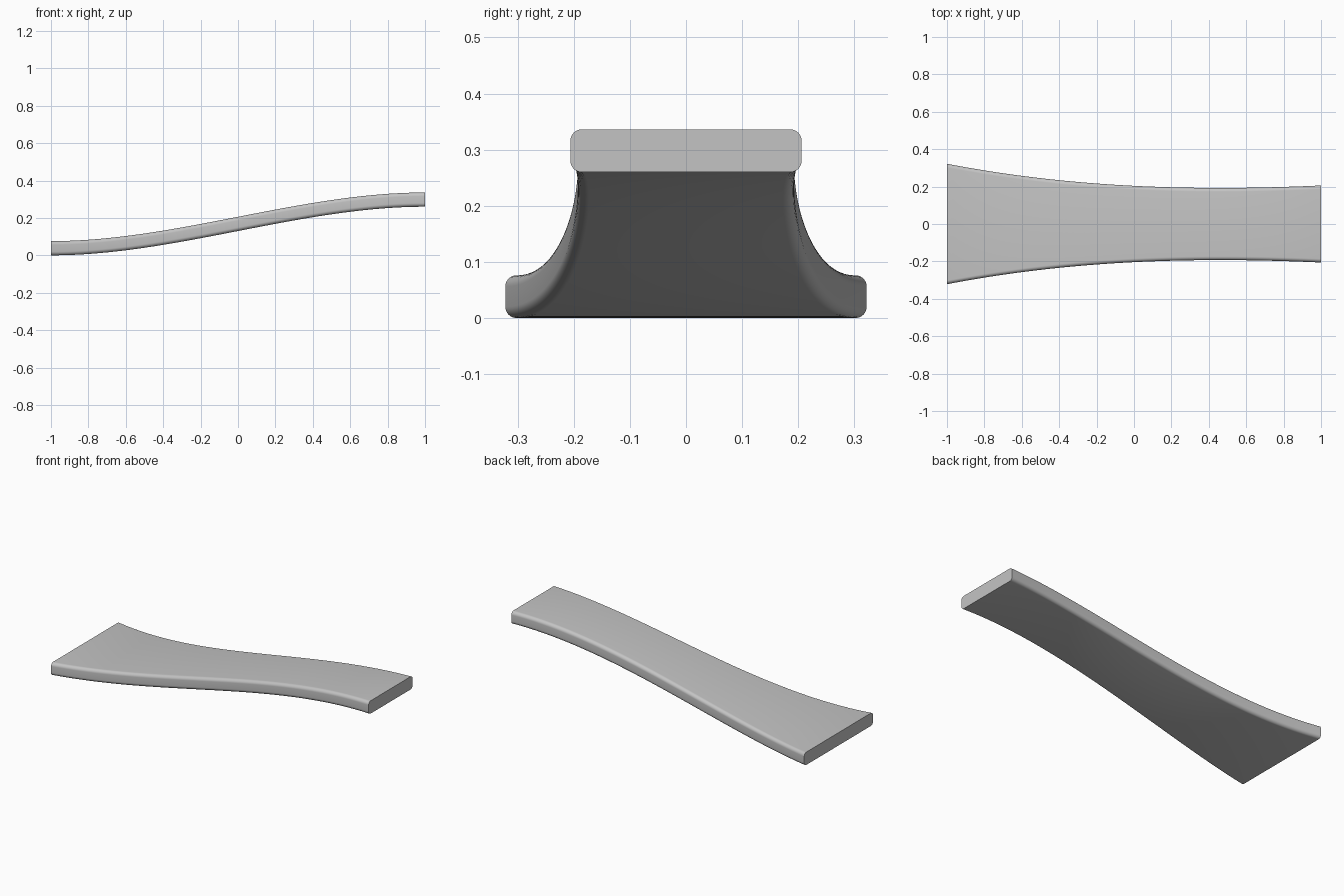
import bpy, bmesh, math

cube = bpy.data.objects.get("Cube")
if cube:
    bpy.data.objects.remove(cube, do_unlink=True)

# Material
grey = bpy.data.materials.new("plain_grey")
grey.use_nodes = True
grey.diffuse_color = (0.55, 0.55, 0.55, 1)
grey.node_tree.nodes["Principled BSDF"].inputs["Base Color"].default_value = grey.diffuse_color

STATIONS, CORNER_STEPS = 64, 8
THICKNESS, RISE, RADIUS = 0.076, 0.26, 0.02


def half_width(t):
    """Flared waist: a cubic curve from the wide low end to the narrow high end."""
    a, b, c, d = 0.322, 0.193, 0.175, 0.206
    s = 1 - t
    return a * s**3 + 3 * b * s * s * t + 3 * c * s * t * t + d * t**3


def height(t):
    """S-curve with level ends."""
    return RISE * t * t * (3 - 2 * t)


def rounded_section(half_w, half_h, r):
    """Rounded rectangle outline, counter-clockwise in y and z."""
    points = []
    for i, (sy, sz) in enumerate(((1, 1), (-1, 1), (-1, -1), (1, -1))):
        for k in range(CORNER_STEPS + 1):
            angle = math.pi / 2 * (i + k / CORNER_STEPS)
            points.append((sy * (half_w - r) + r * math.cos(angle),
                           sz * (half_h - r) + r * math.sin(angle)))
    return points


# Curved strip lofted along x
bm = bmesh.new()
rings = []
for i in range(STATIONS + 1):
    t = i / STATIONS
    section = rounded_section(half_width(t), THICKNESS / 2, RADIUS)
    rings.append([bm.verts.new((2 * t - 1, y, height(t) + THICKNESS / 2 + z))
                  for y, z in section])

for a, b in zip(rings, rings[1:]):
    for j in range(len(a)):
        k = (j + 1) % len(a)
        bm.faces.new((a[j], a[k], b[k], b[j]))

# Flat ends
bm.faces.new(rings[0])
bm.faces.new(rings[-1])
bmesh.ops.recalc_face_normals(bm, faces=bm.faces)

mesh = bpy.data.meshes.new("curved_strip")
bm.to_mesh(mesh)
bm.free()
mesh.materials.append(grey)
strip = bpy.data.objects.new("curved_strip", mesh)
bpy.context.collection.objects.link(strip)

# Smooth sides, crisp end edges
bpy.ops.object.select_all(action="DESELECT")
strip.select_set(True)
bpy.context.view_layer.objects.active = strip
bpy.ops.object.shade_smooth_by_angle(angle=math.radians(35))
